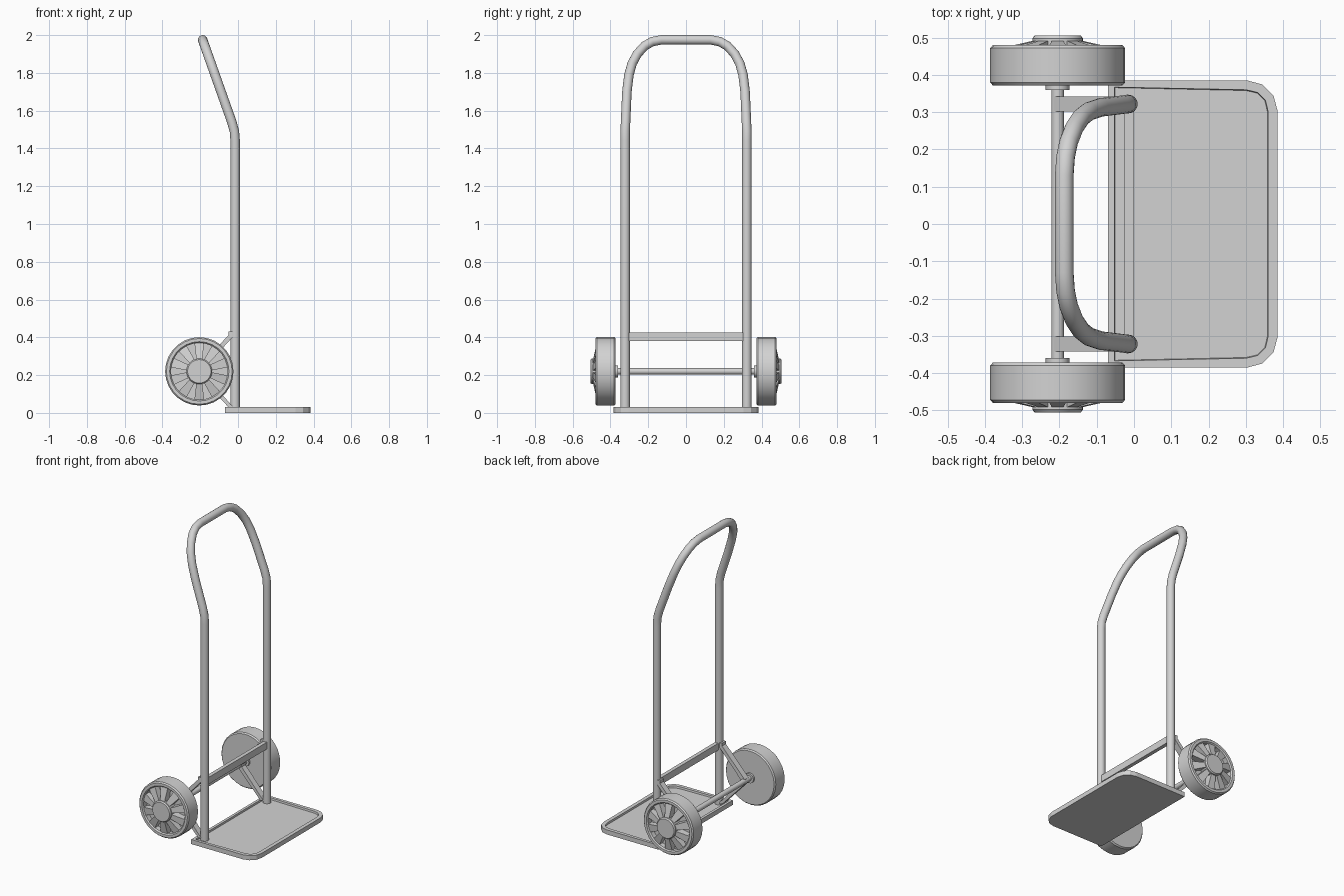
import bpy, bmesh, math
from mathutils import Vector, Matrix

if "Cube" in bpy.data.objects:
    bpy.data.objects.remove(bpy.data.objects["Cube"], do_unlink=True)

metal = bpy.data.materials.new("grey_metal")
metal.use_nodes = True
GREY = (0.65, 0.65, 0.65, 1)
metal.diffuse_color = GREY
metal.node_tree.nodes["Principled BSDF"].inputs["Base Color"].default_value = GREY

AXLE = Vector((-0.205, 0, 0.22))


def finish(name, bm, mirror=False, smooth=True):
    """Turn a bmesh into a named, shaded object, optionally mirrored across y."""
    bmesh.ops.recalc_face_normals(bm, faces=bm.faces)
    mesh = bpy.data.meshes.new(name)
    bm.to_mesh(mesh)
    bm.free()
    mesh.materials.append(metal)
    obj = bpy.data.objects.new(name, mesh)
    bpy.context.collection.objects.link(obj)
    if mirror:
        mod = obj.modifiers.new("Mirror", 'MIRROR')
        mod.use_axis = (False, True, False)
        mod.use_mirror_merge = False
    if smooth:
        bpy.ops.object.select_all(action='DESELECT')
        obj.select_set(True)
        bpy.context.view_layer.objects.active = obj
        bpy.ops.object.shade_smooth_by_angle(angle=math.radians(35))
    return obj


def lathe(bm, profile, segments=28):
    """Spin (radius, y) points about the axle line."""
    verts = [bm.verts.new(AXLE + Vector((r, y, 0))) for r, y in profile]
    edges = [bm.edges.new(pair) for pair in zip(verts, verts[1:])]
    bmesh.ops.spin(bm, geom=verts + edges, cent=AXLE, axis=(0, 1, 0),
                   angle=math.tau, steps=segments, use_merge=True)
    bmesh.ops.remove_doubles(bm, verts=bm.verts, dist=0.0005)


def prism(bm, outline, offset):
    """Extrude a closed planar outline along an offset; return the moved cap."""
    face = bm.faces.new([bm.verts.new(p) for p in outline])
    out = bmesh.ops.extrude_face_region(bm, geom=[face], use_keep_orig=True)["geom"]
    moved = [g for g in out if isinstance(g, bmesh.types.BMVert)]
    bmesh.ops.translate(bm, verts=moved, vec=offset)
    return next(g for g in out if isinstance(g, bmesh.types.BMFace))


def sweep(bm, path, radius, sides=16):
    """Round tube along a path, with capped ends."""
    rings = []
    side = Vector((1, 0, 0))
    for i, p in enumerate(path):
        direction = (path[min(i + 1, len(path) - 1)] - path[max(i - 1, 0)]).normalized()
        side = (side - direction * side.dot(direction)).normalized()
        up = direction.cross(side)
        rings.append([bm.verts.new(p + radius * (side * math.cos(a) + up * math.sin(a)))
                      for a in (math.tau * k / sides for k in range(sides))])
    for a, b in zip(rings, rings[1:]):
        for k in range(sides):
            n = (k + 1) % sides
            bm.faces.new((a[k], a[n], b[n], b[k]))
    bm.faces.new(rings[0])
    bm.faces.new(rings[-1])


# Toe plate: rounded front corners and a shallow recessed top
bm = bmesh.new()
corner = [(0.305 + 0.08 * math.sin(a), 0.305 + 0.08 * math.cos(a))
          for a in (math.radians(d) for d in (0, 30, 60, 90))]
half = [(-0.07, 0.385)] + corner
outline = [(x, y, 0) for x, y in half] + [(x, -y, 0) for x, y in reversed(half)]
top = prism(bm, outline, (0, 0, 0.03))
bmesh.ops.recalc_face_normals(bm, faces=bm.faces)
bmesh.ops.inset_region(bm, faces=[top], thickness=0.025)
bmesh.ops.inset_region(bm, faces=[top], thickness=0.002, depth=-0.012)
finish("toe_plate", bm, smooth=False)

# Bent frame tube: straight uprights, tilted back into a rounded handle
bm = bmesh.new()
lean = [(0.322, 1.44), (0.322, 1.49), (0.32, 1.54), (0.313, 1.7), (0.302, 1.79),
        (0.285, 1.85), (0.258, 1.9), (0.22, 1.942), (0.18, 1.965), (0.13, 1.975)]
side_path = [Vector((-0.015, 0.322, 0.02))]
for y, z in lean:
    x = -0.015 - 0.355 * max(0, z - 1.49) - (0.004 if 1.48 < z < 1.5 else 0)
    side_path.append(Vector((x, y, z)))
path = side_path + [Vector((p.x, -p.y, p.z)) for p in reversed(side_path)]
sweep(bm, path, 0.025)
finish("frame_tube", bm)

# Flat crossbar between the uprights
bm = bmesh.new()
prism(bm, [(-0.025, -0.31, 0.38), (0, -0.31, 0.38),
           (0, -0.31, 0.425), (-0.025, -0.31, 0.425)], (0, 0.62, 0))
finish("crossbar", bm, smooth=False)

# V-shaped flat straps holding the axle
bm = bmesh.new()
outer = [(-0.03, 0.43), (-0.05, 0.43), (-0.05, 0.412), (-0.215, 0.235),
         (-0.215, 0.205), (-0.05, 0.03), (-0.025, 0.03)]
inner = [(-0.185, 0.212), (-0.185, 0.228), (-0.03, 0.4)]
prism(bm, [(x, 0.302, z) for x, z in outer + inner], (0, 0.04, 0))
finish("axle_braces", bm, mirror=True, smooth=False)

# Axle with a collar against each wheel
bm = bmesh.new()
lathe(bm, [(0, -0.38), (0.017, -0.38), (0.017, 0.38), (0, 0.38)], 16)
finish("axle", bm)
bm = bmesh.new()
lathe(bm, [(0, 0.36), (0.032, 0.36), (0.032, 0.38), (0, 0.38)], 16)
finish("axle_collars", bm, mirror=True)

# Wheels: closed inner side, dished outer side
bm = bmesh.new()
lathe(bm, [(0, 0.372), (0.174, 0.372), (0.181, 0.38), (0.181, 0.472), (0.174, 0.48),
           (0.157, 0.48), (0.15, 0.472), (0.15, 0.44), (0, 0.44)])
finish("wheels", bm, mirror=True)

# Raised hub caps
bm = bmesh.new()
lathe(bm, [(0, 0.43), (0.066, 0.43), (0.068, 0.498), (0.062, 0.506), (0, 0.506)])
finish("hub_caps", bm, mirror=True)

# Tapered spokes sloping from hub to rim
bm = bmesh.new()
SPOKES = 10
for i in range(SPOKES):
    before = set(bm.verts)
    cap = prism(bm, [(0.05, 0.43, -0.014), (0.153, 0.43, -0.026),
                     (0.153, 0.43, 0.026), (0.05, 0.43, 0.014)], (0, 0.065, 0))
    for v in cap.verts:
        if v.co.x > 0.1:
            v.co.y = 0.472
    spin = Matrix.Rotation(math.tau * (i + 0.5) / SPOKES, 4, 'Y')
    bmesh.ops.transform(bm, matrix=Matrix.Translation(AXLE) @ spin,
                        verts=[v for v in bm.verts if v not in before])
finish("wheel_spokes", bm, mirror=True, smooth=False)
